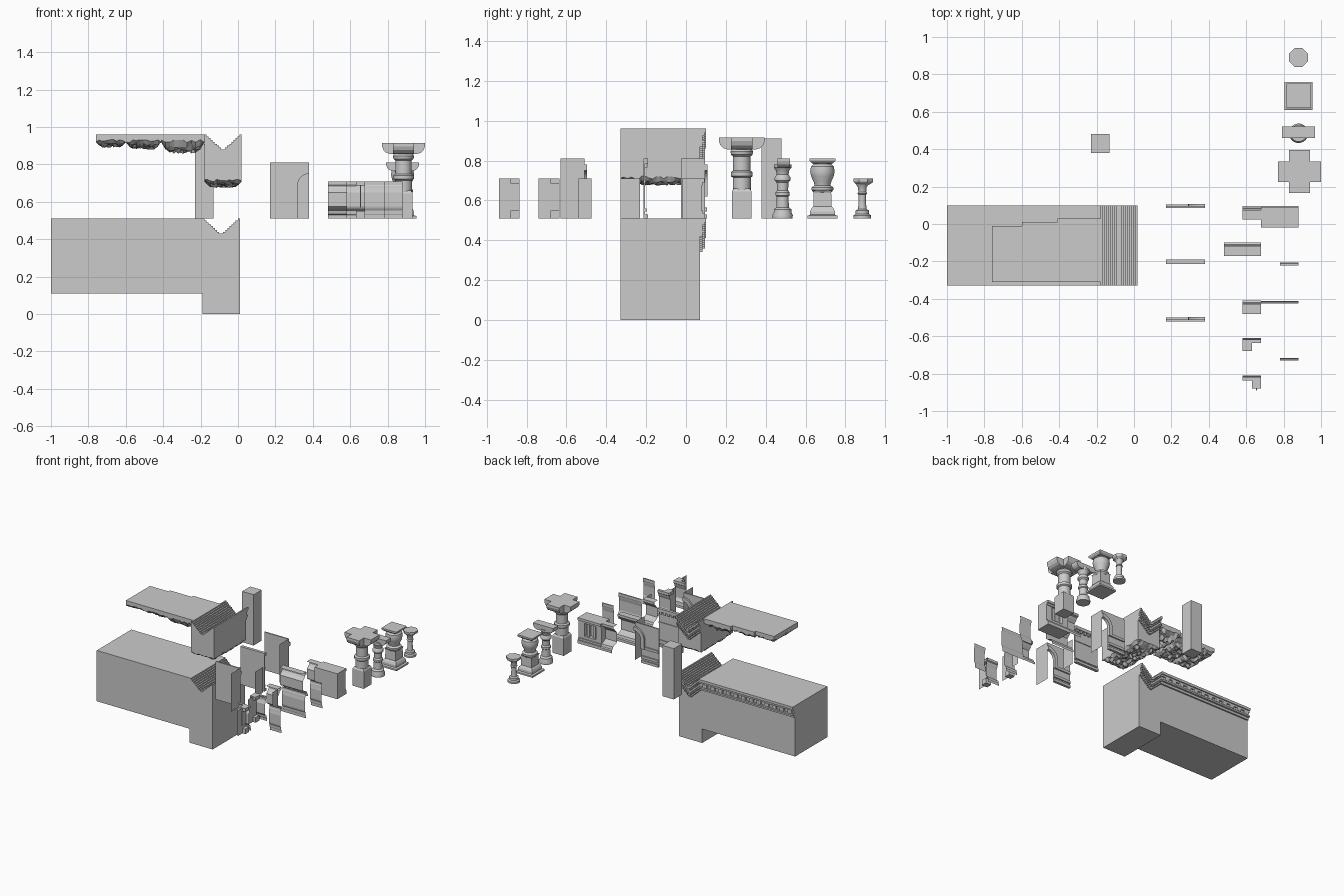
import bpy, bmesh, math, random

if "Cube" in bpy.data.objects:
    bpy.data.objects.remove(bpy.data.objects["Cube"])
random.seed(4)

def finish(name, bm, smooth=False, normals=True):
    if normals:
        bmesh.ops.recalc_face_normals(bm, faces=bm.faces)
    me = bpy.data.meshes.new(name)
    bm.to_mesh(me)
    bm.free()
    ob = bpy.data.objects.new(name, me)
    bpy.context.collection.objects.link(ob)
    if smooth:
        bpy.ops.object.select_all(action='DESELECT')
        ob.select_set(True)
        bpy.context.view_layer.objects.active = ob
        bpy.ops.object.shade_smooth_by_angle(angle=math.radians(35))
    return ob

def box(name, x0, x1, y0, y1, z0, z1):
    return prism(name, [(x0, z0), (x1, z0), (x1, z1), (x0, z1)], y0, y1)

def prism(name, pts, y0, y1):
    """Closed x-z outline extruded along y."""
    bm = bmesh.new()
    a = [bm.verts.new((x, y0, z)) for x, z in pts]
    b = [bm.verts.new((x, y1, z)) for x, z in pts]
    bm.faces.new(a)
    bm.faces.new(b[::-1])
    for i in range(len(pts)):
        j = (i + 1) % len(pts)
        bm.faces.new((a[i], b[i], b[j], a[j]))
    return finish(name, bm)

def moulding(name, prof, x0, x1, y):
    """Open (depth, z) profile swept along x, facing +y."""
    bm = bmesh.new()
    a = [bm.verts.new((x0, y + d, z)) for d, z in prof]
    b = [bm.verts.new((x1, y + d, z)) for d, z in prof]
    for i in range(len(prof) - 1):
        bm.faces.new((a[i], a[i + 1], b[i + 1], b[i]))
    return finish(name, bm, normals=False)

def side_sheet(name, x, y0, y1, z0, z1):
    bm = bmesh.new()
    bm.faces.new([bm.verts.new((x, y, z)) for y, z in ((y0, z0), (y1, z0), (y1, z1), (y0, z1))])
    return finish(name, bm, normals=False)

def turned(name, x, y, prof, n):
    """Stacked rings; n = 4 gives square sections."""
    bm = bmesh.new()
    rings = []
    k = 1 / math.cos(math.pi / n) if n <= 8 else 1
    for r, z in prof:
        rings.append([bm.verts.new((x + k * r * math.cos((i + .5) * math.tau / n),
                                    y + k * r * math.sin((i + .5) * math.tau / n), z)) for i in range(n)])
    for a, b in zip(rings, rings[1:]):
        for i in range(n):
            j = (i + 1) % n
            bm.faces.new((a[i], a[j], b[j], b[i]))
    bm.faces.new(rings[0])
    bm.faces.new(rings[-1])
    return finish(name, bm, n > 8)

def rock(name, x0, x1, y0, y1, top, edge, depth, nx, ny):
    """Flat or shaped top with a broken, lumpy underside."""
    bm = bmesh.new()
    T, B = [], []
    for i in range(nx + 1):
        tr, br = [], []
        for j in range(ny + 1):
            u, v = i / nx, j / ny
            x, y = x0 + (x1 - x0) * u, y0 + (y1 - y0) * v
            rim = i in (0, nx) or j in (0, ny)
            f = min(1, 4 * min(u, 1 - u, v, 1 - v) + .3)
            z = edge + random.uniform(-.008, .008) if rim else edge - depth * f * random.uniform(.25, 1)
            tr.append(bm.verts.new((x, y, top(u))))
            br.append(bm.verts.new((x, y, z)))
        T.append(tr)
        B.append(br)
    for i in range(nx):
        for j in range(ny):
            for G in (T, B):
                bm.faces.new((G[i][j], G[i + 1][j], G[i + 1][j + 1], G[i][j + 1]))
    for i in range(nx):
        for j in (0, ny):
            bm.faces.new((T[i][j], T[i + 1][j], B[i + 1][j], B[i][j]))
    for j in range(ny):
        for i in (0, nx):
            bm.faces.new((T[i][j], T[i][j + 1], B[i][j + 1], B[i][j]))
    return finish(name, bm)

# stepped valley line shared by both stair blocks
def valley(x0, ztop, n=9, w=.2, d=.09):
    pts = []
    for i in range(n):
        x = x0 + w / 2 * i / n
        pts += [(x, ztop - d * i / n), (x + w / 2 / n, ztop - d * i / n)]
    return pts + [(2 * x0 + w - x, z) for x, z in pts[::-1]]

BANDS = ((.012, .0, .09), (.03, .0, .02), (.022, .02, .034), (.026, .06, .072))

def stair_cornice(name, x0, ztop):
    v = valley(x0, ztop)
    for d, a, b in BANDS:
        prism(name + "_band", [(x, z - a) for x, z in v] + [(x, z - b) for x, z in v[::-1]], .07, .07 + d)

# lower terrace and stair block
box("terrace_left", -1, -.6, -.33, .07, .11, .51)
box("terrace_right", -.6, -.19, -.33, .07, .11, .51)
prism("stair_block", [(-.19, 0)] + valley(-.19, .51) + [(.01, 0)], -.33, .07)
stair_cornice("stair_cornice", -.19, .51)
for d, a, b in BANDS:
    box("terrace_cornice_band", -1, -.19, .07, .07 + d, .51 - b, .51 - a)
for i in range(12):
    box("cornice_dentil", -.985 + i * .067, -.95 + i * .067, .07, .096, .452, .478)

# broken floating slabs and broken stair
for i, (x0, x1, y1, dep) in enumerate(((-.76, -.6, -.01, .036), (-.6, -.41, .01, .045), (-.41, -.18, .03, .068))):
    rock("broken_slab", x0, x1, -.31, y1, lambda u: .96, .925, dep, 10, 16)
prism("broken_stair", [(-.18, .73)] + valley(-.18, .96) + [(.02, .73)], -.33, .07)
rock("broken_stair_underside", -.18, .02, -.33, .07, lambda u: .732, .715, .04, 12, 22)
stair_cornice("broken_stair_cornice", -.18, .96)

# plain pillar
box("square_pillar", -.23, -.13, .38, .48, .51, .91)

# half arch walls
def arc(r, n=10, cx=.38, cz=.69):
    return [(cx - r * math.cos(t), cz + r * math.sin(t)) for t in (math.pi / 2 * i / n for i in range(n + 1))]

for y in (.085, -.52):
    prism("arch_wall", [(.17, .51), (.32, .51)] + arc(.06) + [(.38, .81), (.17, .81)], y, y + .01)
    prism("arch_trim", [(.32, .62)] + arc(.06) + arc(.09)[::-1] + [(.29, .62)], y + .01, y + .023)
    for z in (.51, .545, .62):
        box("arch_wall_band", .17, .32, y, y + .02, z, z + .02)
    side_sheet("arch_side", .38, y - .11, y + .01, .51, .81)

# frieze wall
box("frieze_wall", .17, .38, -.213, -.205, .51, .81)
for z0, z1, d in ((.51, .53, .02), (.545, .56, .012), (.69, .7, .01), (.785, .81, .02)):
    box("frieze_band", .17, .38, -.21, -.21 + d, z0, z1)
for i in range(6):
    box("frieze_dentil", .18 + i * .034, .198 + i * .034, -.205, -.194, .765, .785)

# wall modules with plinth and cap mouldings
WALL = [(.065, .51), (.065, .53), (.055, .535), (.05, .553), (.012, .565), (0, .575), (0, .65),
        (.02, .67), (.03, .685), (.045, .69), (.045, .71), (-.005, .71)]
moulding("wall_long", WALL, .48, .68, -.165)
moulding("wall_short", WALL, .58, .68, .03)
THIN = [(d * .2, z) for d, z in WALL]
for x0, x1, y in ((.78, .88, -.22), (.68, .88, -.425), (.78, .88, -.73)):
    moulding("thin_panel", THIN, x0, x1, y)
moulding("corner_wall", WALL, .58, .68, -.475)
side_sheet("corner_side", .68, -.54, -.475, .51, .71)
SMALL = [(d * .4, z) for d, z in WALL]
for x0, y in ((.58, -.635), (.63, -.835)):
    moulding("corner_return", SMALL, .58, .68, y)
    for z0, z1 in ((.51, .55), (.685, .71)):
        box("corner_trim", x0, x0 + .05, y - .045, y, z0, z1)
    side_sheet("corner_return_side", x0 + .025, y - .105, y, .51, .71)
side_sheet("frieze_side", .38, -.33, -.23, .51, .71)
for y0, y1, z0, z1 in ((-.89, -.84, .685, .69), (-.89, -.84, .57, .575), (-.89, -.885, .575, .685)):
    box("side_niche_frame", .652, .657, y0, y1, z0, z1)

# niche box
box("niche_body", .68, .88, -.02, .045, .51, .71)
for x0, x1, z0, z1 in ((.68, .73, .51, .71), (.83, .88, .51, .71), (.73, .83, .51, .57), (.73, .83, .68, .71)):
    box("niche_frame", x0, x1, .045, .078, z0, z1)
for z0, z1, d in ((.51, .535, .095), (.535, .55, .086), (.675, .69, .084), (.69, .71, .092)):
    box("niche_band", .68, .88, .07, d, z0, z1)
for x in (.755, .805):
    box("niche_post", x - .01, x + .01, .045, .065, .57, .68)

# small baluster
turned("baluster", .88, .885, [(.045, .51), (.045, .525), (.034, .532), (.034, .55), (.022, .556), (.018, .6),
       (.02, .63), (.026, .635), (.02, .642), (.022, .665), (.035, .685)], 16)
turned("baluster_cap", .88, .89, [(.032, .68), (.047, .69), (.05, .695), (.05, .71)], 8)

# vase column on square base
turned("vase_base", .88, .685, [(.075, .51), (.075, .523), (.062, .528), (.062, .545), (.055, .56),
       (.046, .57), (.044, .64), (.05, .65)], 4)
turned("vase_body", .88, .685, [(.045, .64), (.055, .652), (.055, .665), (.04, .675), (.043, .69), (.057, .72),
       (.062, .745), (.058, .77), (.045, .782), (.05, .79)], 24)
turned("vase_cap", .88, .685, [(.05, .785), (.062, .795), (.065, .8), (.065, .81)], 4)

# bracket capitals made of stepped arms
def bracket(name, x, y, arm, half, z0, z1, turn):
    h = z1 - z0
    pts = [(arm, z1), (arm, z1 - .3 * h), (arm * .93, z1 - .65 * h), (arm * .8, z0 + .12 * h), (arm * .6, z0)]
    ob = prism(name, pts + [(-a, b) for a, b in pts[::-1]], -half, half)
    ob.location = (x, y, 0)
    ob.rotation_euler.z = turn

# slim column with one bracket
turned("slim_column", .88, .485, [(.05, .51), (.052, .525), (.045, .54), (.045, .555), (.032, .565), (.03, .62),
       (.036, .625), (.036, .64), (.028, .65), (.03, .69), (.04, .7), (.04, .715), (.03, .73), (.034, .75), (.045, .765), (.045, .78)], 20)
bracket("slim_bracket", .88, .49, .088, .031, .765, .81, 0)

# large column with crossed brackets
turned("large_column_base", .885, .28, [(.049, .51), (.049, .645), (.04, .66)], 4)
turned("large_column_shaft", .885, .28, [(.046, .63), (.046, .715), (.056, .722), (.056, .742), (.044, .75),
       (.044, .82), (.055, .83), (.058, .845), (.05, .858), (.05, .87)], 16)
for t in (0, math.pi / 2):
    bracket("large_bracket", .885, .28, .115, .055, .855, .915, t)
